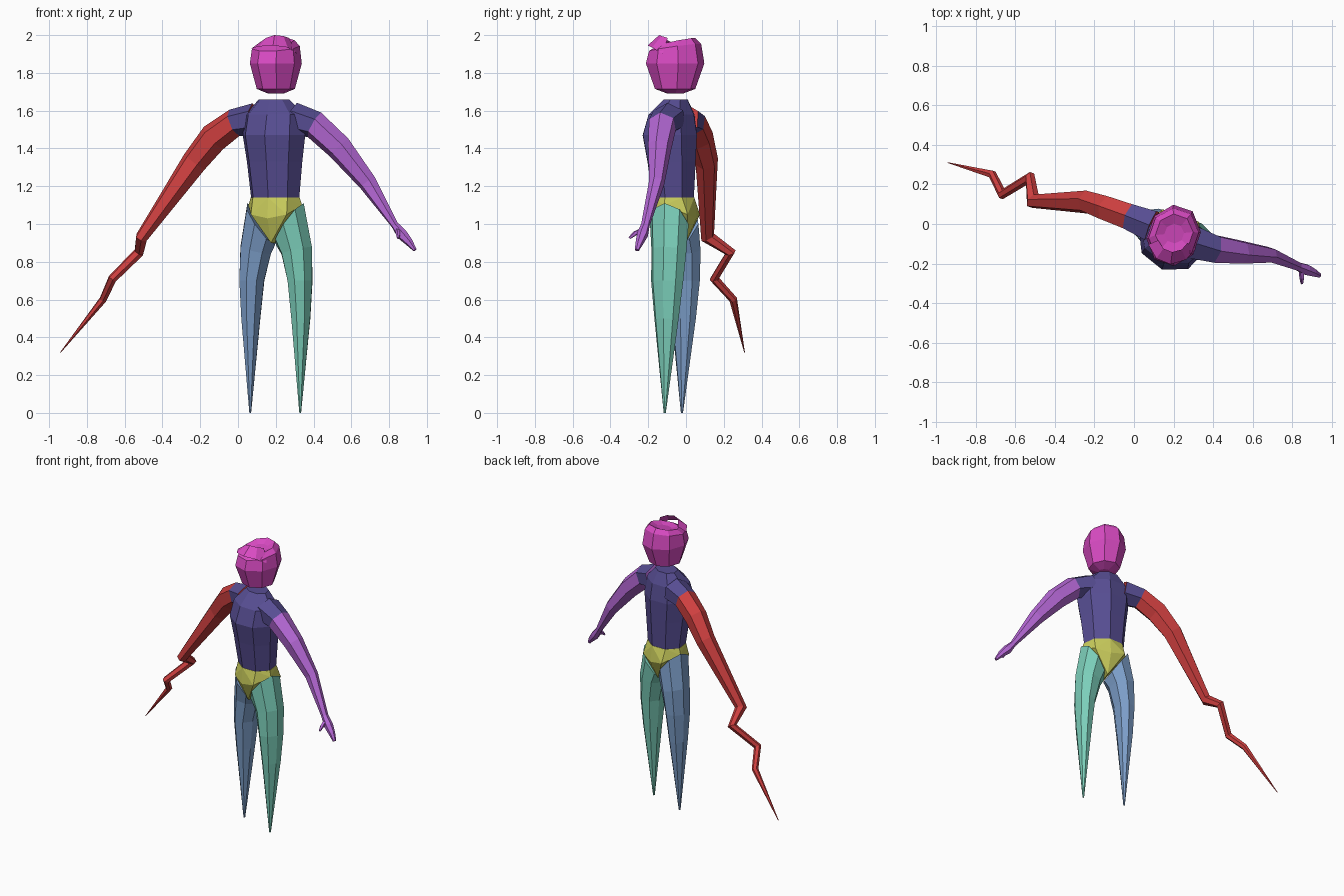
import bpy, bmesh, math
from mathutils import Vector

if "Cube" in bpy.data.objects:
    bpy.data.objects.remove(bpy.data.objects["Cube"])

# Body axes: the figure is turned slightly; U runs across it, V points to its back
U = Vector((0.945, -0.325, 0))
V = Vector((0.325, 0.945, 0))
Z = Vector((0, 0, 1))
MID = Vector((0.197, -0.067, 0))


def material(name, rgb):
    m = bpy.data.materials.new(name)
    m.diffuse_color = (*rgb, 1)
    m.use_nodes = True
    m.node_tree.nodes["Principled BSDF"].inputs["Base Color"].default_value = m.diffuse_color
    return m


INDIGO = material("indigo", (0.095, 0.075, 0.29))
RED = material("red", (0.62, 0.05, 0.05))
PURPLE = material("purple", (0.47, 0.14, 0.68))
YELLOW = material("yellow", (0.60, 0.62, 0.11))
BLUE = material("blue", (0.20, 0.34, 0.58))
TEAL = material("teal", (0.20, 0.62, 0.49))
MAGENTA = material("magenta", (0.70, 0.07, 0.55))


def finish(bm, name, mats):
    bmesh.ops.recalc_face_normals(bm, faces=bm.faces)
    me = bpy.data.meshes.new(name)
    bm.to_mesh(me)
    bm.free()
    for m in mats:
        me.materials.append(m)
    ob = bpy.data.objects.new(name, me)
    bpy.context.collection.objects.link(ob)
    return ob


def body(u, v, z):
    return MID + U * u + V * v + Z * z


def skin(name, rings, mats, slots=None, caps=True):
    """Join rings of points; slots gives the material of each segment."""
    bm = bmesh.new()
    rows = [[bm.verts.new(p) for p in r] for r in rings]
    n = len(rows[0])
    for k, (a, b) in enumerate(zip(rows, rows[1:])):
        for i in range(n):
            j = (i + 1) % n
            f = bm.faces.new((a[i], a[j], b[j], b[i]))
            f.material_index = slots[k] if slots else 0
    if caps:
        for r in (rows[0], rows[-1]):
            bm.faces.new(r).material_index = slots[-1] if slots else 0
    return finish(bm, name, mats)


def level(u, v, z, a, b, n=8, tilt=0, tilt_v=0, phase=0.0):
    """Ring across the body, its height optionally sloping along U and V."""
    pts = []
    for i in range(n):
        t = 2 * math.pi * (i + phase) / n
        c, s = math.cos(t), math.sin(t)
        pts.append(body(u + a * c, v + b * s, z + tilt * c + tilt_v * s))
    return pts


def limb(name, path, mats, slots=None, n=6):
    """Tube along a bent path of (x, y, z, in-plane radius, depth radius)."""
    pts = [Vector(p[:3]) for p in path]
    rings = []
    for i, p in enumerate(path):
        t = Vector()
        if i:
            t += (pts[i] - pts[i - 1]).normalized()
        if i < len(pts) - 1:
            t += (pts[i + 1] - pts[i]).normalized()
        t.normalize()
        d = (V - t * V.dot(t)).normalized()
        s = t.cross(d)
        rings.append([pts[i] + s * p[3] * math.cos(k * 2 * math.pi / n)
                      + d * p[4] * math.sin(k * 2 * math.pi / n) for k in range(n)])
    return skin(name, rings, mats, slots)


# Torso from waist to open neck
skin("torso", [
    level(0, 0, 1.14, 0.135, 0.115),
    level(0, -0.01, 1.33, 0.155, 0.135),
    level(0, -0.02, 1.47, 0.175, 0.152),
    level(0, -0.01, 1.58, 0.165, 0.125),
    level(-0.01, 0.01, 1.66, 0.085, 0.065)], [INDIGO])

# Pelvis: a wedge pointing down to the crotch
bm = bmesh.new()
corners = level(0, 0, 1.14, 0.137, 0.117) + [
    body(0, -0.125, 1.03), body(0, 0.13, 1.03),
    body(0, -0.07, 0.90), body(0, 0.07, 0.90)]
for s in (-1, 1):
    corners += [body(s * 0.15, 0, 1.10), body(s * 0.10, -0.105, 1.05),
                body(s * 0.10, 0.115, 1.05)]
for p in corners:
    bm.verts.new(p)
bmesh.ops.convex_hull(bm, input=bm.verts)
finish(bm, "pelvis", [YELLOW])

# Legs tapering to points, with slanted hip joints
for name, s, mat in (("right_leg", -1, BLUE), ("left_leg", 1, TEAL)):
    skin(name, [
        level(s * 0.08, 0.005, 1.0, 0.078, 0.108, 8, s * 0.11),
        level(s * 0.115, 0.015, 0.86, 0.085, 0.098, 8, s * 0.02),
        level(s * 0.135, 0.012, 0.70, 0.068, 0.09),
        level(s * 0.14, 0.01, 0.50, 0.052, 0.068),
        level(s * 0.14, 0, 0.0, 0.005, 0.006)], [mat])

# Right arm: shoulder, upper arm, then a jagged tapering tip
limb("right_arm", [
    (0.09, -0.01, 1.555, 0.085, 0.09),
    (-0.02, 0.035, 1.535, 0.075, 0.075),
    (-0.13, 0.075, 1.455, 0.08, 0.07),
    (-0.23, 0.11, 1.33, 0.07, 0.06),
    (-0.51, 0.115, 0.93, 0.034, 0.04),
    (-0.525, 0.235, 0.85, 0.028, 0.03),
    (-0.665, 0.15, 0.71, 0.024, 0.026),
    (-0.715, 0.25, 0.60, 0.02, 0.022),
    (-0.94, 0.31, 0.32, 0.002, 0.002)],
    [INDIGO, RED], [0] + [1] * 7)

# Left arm: shoulder down to the hand, with a thumb
limb("left_arm", [
    (0.29, -0.09, 1.56, 0.085, 0.095),
    (0.405, -0.125, 1.525, 0.075, 0.077),
    (0.535, -0.14, 1.405, 0.07, 0.062),
    (0.685, -0.155, 1.22, 0.05, 0.04),
    (0.83, -0.215, 0.995, 0.02, 0.024),
    (0.868, -0.23, 0.945, 0.03, 0.03),
    (0.905, -0.245, 0.905, 0.022, 0.022),
    (0.937, -0.26, 0.862, 0.01, 0.012)],
    [INDIGO, PURPLE], [0] + [1] * 6)
limb("thumb", [
    (0.845, -0.225, 0.97, 0.015, 0.015),
    (0.848, -0.27, 0.95, 0.013, 0.013),
    (0.848, -0.30, 0.925, 0.007, 0.007)], [PURPLE], n=5)

# Head: faceted and floating, its crown sloping down to the front
skin("head", [
    level(0, 0.01, 1.69, 0.04, 0.04, phase=0.5),
    level(0, 0.01, 1.715, 0.10, 0.108, phase=0.5),
    level(0, 0.01, 1.85, 0.135, 0.158, phase=0.5),
    level(0, 0.01, 1.935, 0.125, 0.14, 8, 0, 0.02, 0.5),
    level(0, 0.02, 1.965, 0.095, 0.10, 8, 0, 0.02, 0.5),
    level(0, 0.02, 1.95, 0.05, 0.05, 8, 0, 0.01, 0.5)], [MAGENTA])

# Loose hair flap curling over the front of the crown
bm = bmesh.new()
rows = []
for deg, low, high in ((215, 1.93, 1.965), (250, 1.94, 1.985), (285, 1.945, 2.0),
                       (320, 1.935, 1.995), (350, 1.90, 1.985)):
    c, s = math.cos(math.radians(deg)), math.sin(math.radians(deg))
    rows.append([bm.verts.new(body(0.13 * c, 0.01 + 0.148 * s, low)),
                 bm.verts.new(body(0.08 * c, 0.01 + 0.085 * s, high))])
for a, b in zip(rows, rows[1:]):
    bm.faces.new((a[0], b[0], b[1], a[1]))
finish(bm, "hair_flap", [MAGENTA])
